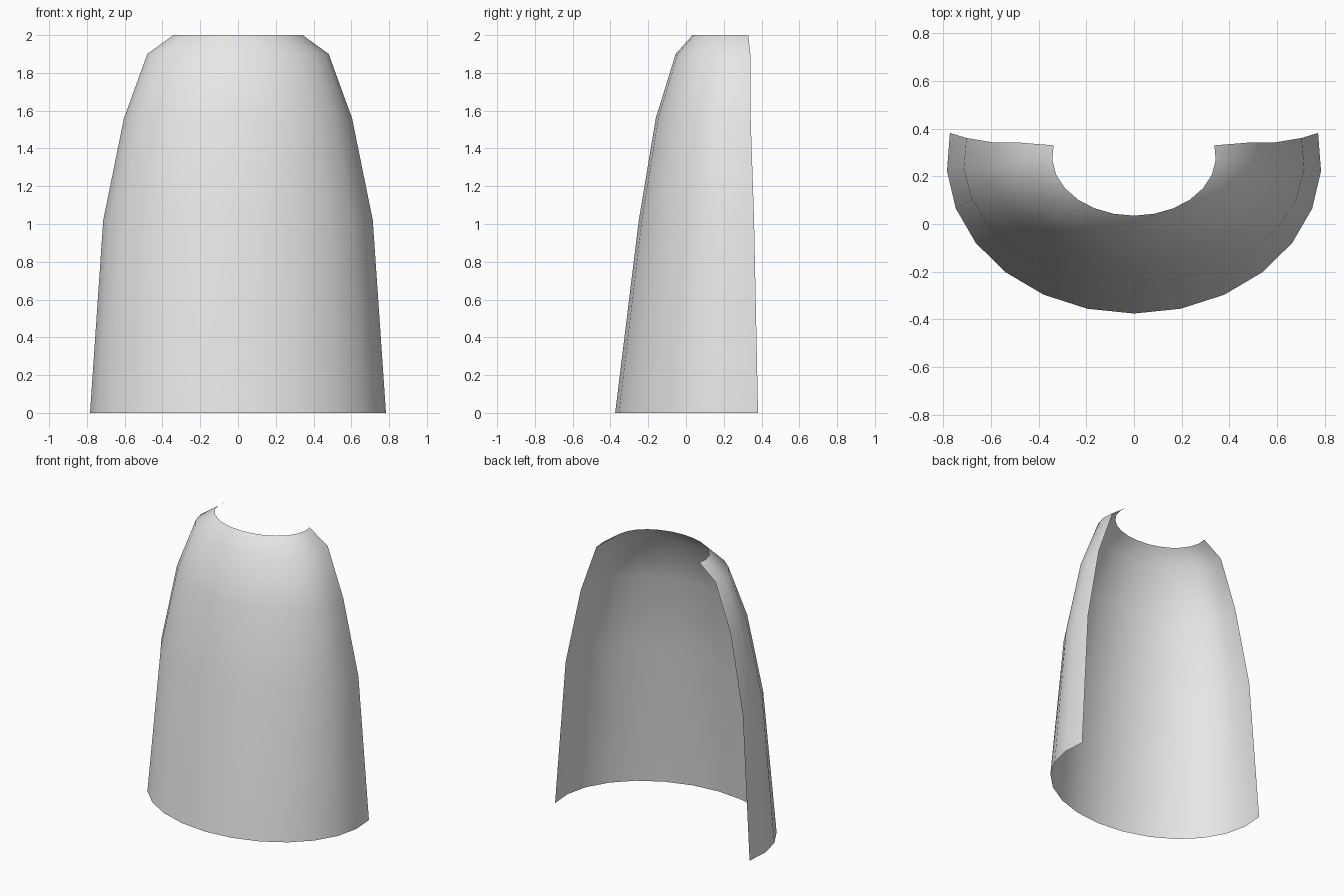
import bpy
import math

default = bpy.data.objects.get("Cube")
if default:
    bpy.data.objects.remove(default, do_unlink=True)

# Plain cloth colour
cloth = bpy.data.materials.new("light_grey_cloth")
cloth.use_nodes = True
GREY = (0.8, 0.8, 0.8, 1.0)
cloth.diffuse_color = GREY
cloth.node_tree.nodes["Principled BSDF"].inputs["Base Color"].default_value = GREY

# Elliptical hoops from hem to neck: height, half width, depth, centre y
HOOPS = [
    (0.00, 0.785, 0.637, 0.262),
    (1.02, 0.715, 0.514, 0.264),
    (1.56, 0.605, 0.423, 0.263),
    (1.90, 0.481, 0.333, 0.278),
    (2.00, 0.343, 0.248, 0.283),
]
HALF = 7                       # panels on each side of the centre line
STEP = math.radians(14.4)
COLUMNS = 2 * HALF + 1

# Open cape sheet, wrapped a little over half way round
verts = []
for z, width, depth, centre in HOOPS:
    for k in range(-HALF, HALF + 1):
        a = k * STEP
        verts.append((width * math.sin(a), centre - depth * math.cos(a), z))

faces = []
for row in range(len(HOOPS) - 1):
    for col in range(COLUMNS - 1):
        a = row * COLUMNS + col
        faces.append((a, a + 1, a + 1 + COLUMNS, a + COLUMNS))

mesh = bpy.data.meshes.new("cape")
mesh.from_pydata(verts, [], faces)
mesh.materials.append(cloth)
mesh.shade_smooth()
mesh.update()

cape = bpy.data.objects.new("cape", mesh)
bpy.context.collection.objects.link(cape)
